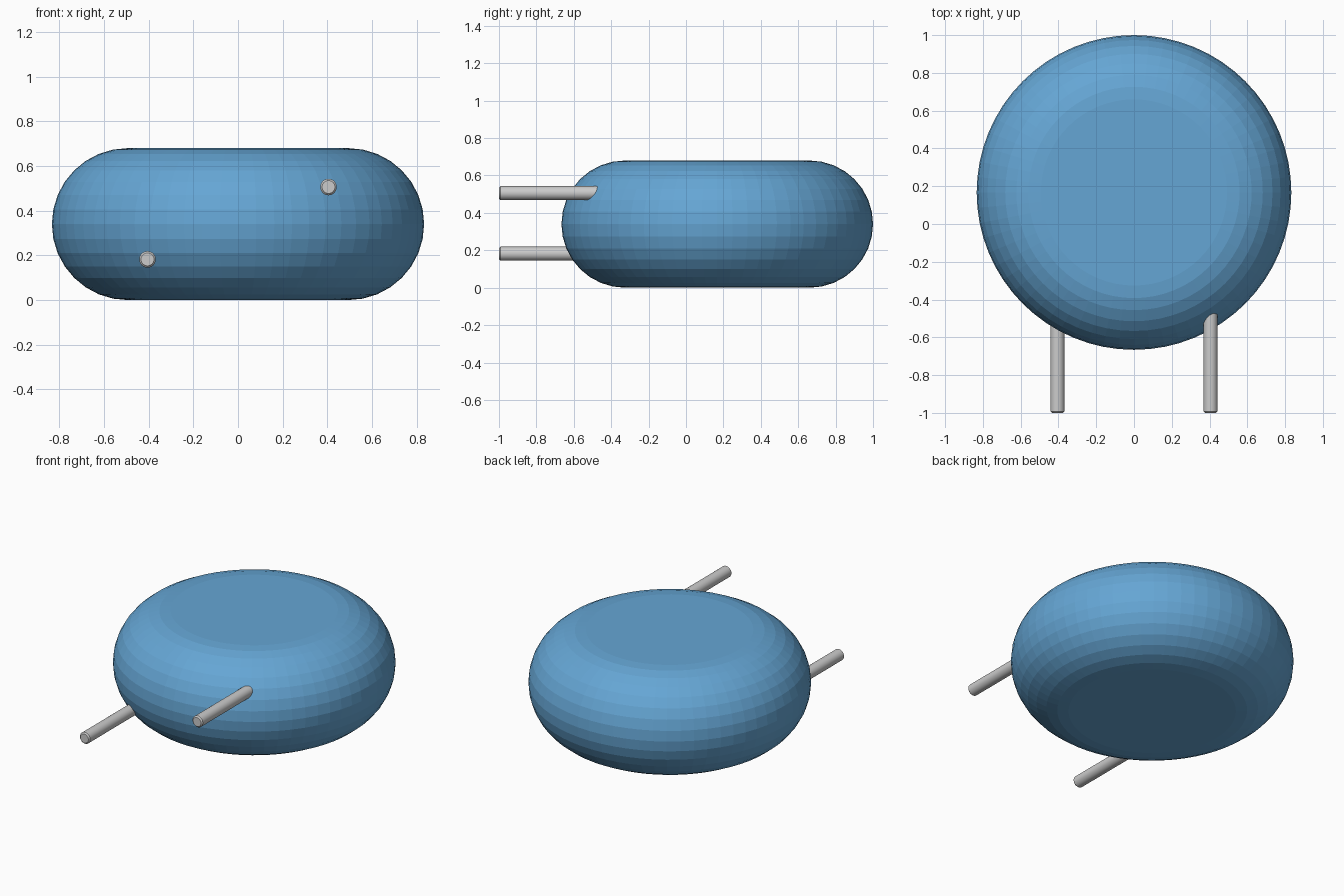
import bpy
import math

if "Cube" in bpy.data.objects:
    bpy.data.objects.remove(bpy.data.objects["Cube"])

CENTRE_Y, RADIUS, HALF = 0.167, 0.833, 0.34
SEGMENTS, STEPS = 64, 16


def lathe(name, profile, segments, location, rotation=(0, 0, 0)):
    """Revolve an (r, z) profile round z and cap both ends."""
    verts, faces = [], []
    n = len(profile)
    for r, z in profile:
        for s in range(segments):
            a = math.tau * s / segments
            verts.append((r * math.cos(a), r * math.sin(a), z))
    for i in range(n - 1):
        for s in range(segments):
            t = (s + 1) % segments
            faces.append((i * segments + s, i * segments + t,
                          (i + 1) * segments + t, (i + 1) * segments + s))
    faces.append(tuple(reversed(range(segments))))
    faces.append(tuple(range((n - 1) * segments, n * segments)))
    mesh = bpy.data.meshes.new(name)
    mesh.from_pydata(verts, [], faces)
    obj = bpy.data.objects.new(name, mesh)
    bpy.context.collection.objects.link(obj)
    obj.location, obj.rotation_euler = location, rotation
    bpy.ops.object.select_all(action='DESELECT')
    obj.select_set(True)
    bpy.context.view_layer.objects.active = obj
    return obj


# Round coated disc with a full half-circle rim and flat faces
rim = []
for i in range(STEPS + 1):
    a = -math.pi / 2 + math.pi * i / STEPS
    rim.append((RADIUS - HALF + HALF * math.cos(a), HALF * math.sin(a)))
body = lathe("disc_body", rim, SEGMENTS, (0, CENTRE_Y, HALF))
blue = bpy.data.materials.new("blue_coating")
blue.diffuse_color = (0.13, 0.38, 0.66, 1)
blue.use_nodes = True
blue.node_tree.nodes["Principled BSDF"].inputs["Base Color"].default_value = blue.diffuse_color
body.data.materials.append(blue)

# Wire leads with softened ends, offset diagonally on opposite faces
R, L, B = 0.037, 0.68, 0.008
wire = [(R - B, 0), (R, B), (R, L - B), (R - B, L)]
for name, x, z in (("left_lead", -0.405, 0.182), ("right_lead", 0.405, 0.506)):
    lathe(name, wire, 24, (x, -1, z), (-math.pi / 2, 0, 0))
    bpy.ops.object.shade_smooth_by_angle(angle=math.radians(30))
